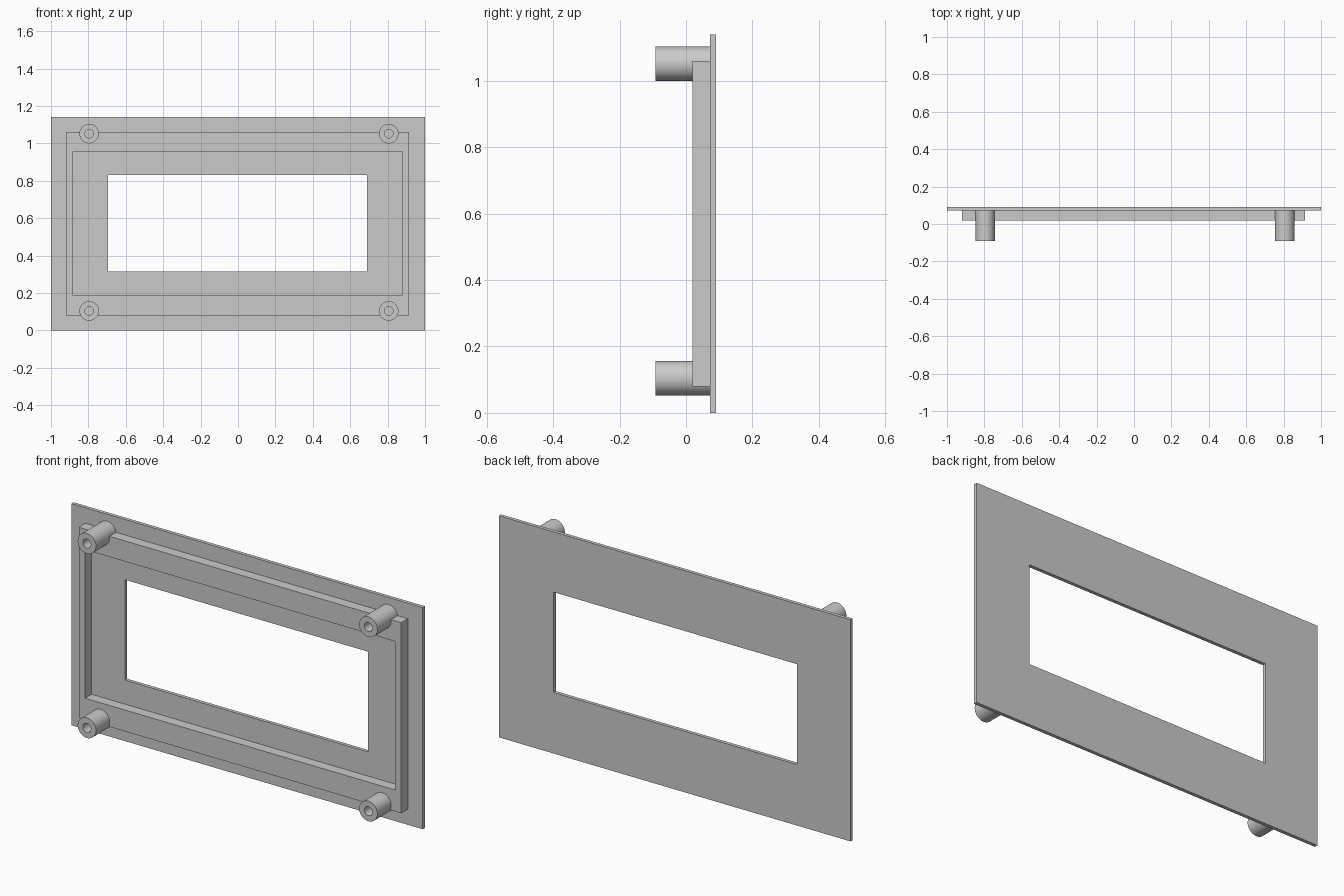
import bpy, bmesh, math

if "Cube" in bpy.data.objects:
    bpy.data.objects.remove(bpy.data.objects["Cube"])

grey = bpy.data.materials.new("light grey")
grey.diffuse_color = (0.6, 0.6, 0.6, 1)
grey.use_nodes = True
grey.node_tree.nodes["Principled BSDF"].inputs["Base Color"].default_value = grey.diffuse_color


def make_object(name, bm):
    bmesh.ops.recalc_face_normals(bm, faces=bm.faces)
    mesh = bpy.data.meshes.new(name)
    bm.to_mesh(mesh)
    bm.free()
    mesh.materials.append(grey)
    obj = bpy.data.objects.new(name, mesh)
    bpy.context.collection.objects.link(obj)
    return obj


def rect(x0, x1, z0, z1):
    return [(x0, z0), (x1, z0), (x1, z1), (x0, z1)]


def circle(x, z, r, n=40):
    return [(x + r * math.cos(2 * math.pi * i / n),
             z + r * math.sin(2 * math.pi * i / n)) for i in range(n)]


def ring(name, outer, inner, y0, y1):
    """Closed ring between two matching outlines, running along y."""
    bm = bmesh.new()
    loops = [[bm.verts.new((x, y, z)) for x, z in outline]
             for outline, y in ((outer, y0), (outer, y1), (inner, y1), (inner, y0))]
    n = len(outer)
    for k in range(4):
        a, b = loops[k], loops[(k + 1) % 4]
        for i in range(n):
            j = (i + 1) % n
            bm.faces.new((a[i], a[j], b[j], b[i]))
    return make_object(name, bm)


def rod(name, outline, y0, y1):
    """Solid prism running along y."""
    bm = bmesh.new()
    a, b = [[bm.verts.new((x, y, z)) for x, z in outline] for y in (y0, y1)]
    bm.faces.new(a)
    bm.faces.new(b)
    for i in range(len(a)):
        j = (i + 1) % len(a)
        bm.faces.new((a[i], a[j], b[j], b[i]))
    return make_object(name, bm)


FRONT, RIM, SEAT, BACK = -0.092, 0.02, 0.073, 0.091

# Face plate with its display window
ring("face_plate", rect(-1, 1, 0, 1.14), rect(-0.695, 0.69, 0.314, 0.83), SEAT, BACK)

# Raised rim around the window
rim = ring("raised_rim", rect(-0.92, 0.915, 0.08, 1.06),
           rect(-0.884, 0.879, 0.19, 0.954), RIM, SEAT)

# Hollow screw posts, with clearance cut through the rim
for side, x in (("left", -0.796), ("right", 0.806)):
    for level, z in (("lower", 0.104), ("upper", 1.052)):
        post = ring(f"{level}_{side}_post", circle(x, z, 0.052),
                    circle(x, z, 0.023), FRONT, SEAT)
        cutter = rod(f"{level}_{side}_post_cutter", circle(x, z, 0.038),
                     RIM - 0.05, SEAT + 0.01)
        cutter.hide_render = True
        cutter.hide_viewport = True
        cut = rim.modifiers.new("post_clearance", 'BOOLEAN')
        cut.operation = 'DIFFERENCE'
        cut.solver = 'EXACT'
        cut.object = cutter
        # Smooth round walls, sharp ends
        bpy.ops.object.select_all(action='DESELECT')
        post.select_set(True)
        bpy.context.view_layer.objects.active = post
        bpy.ops.object.shade_smooth_by_angle(angle=math.radians(30))
